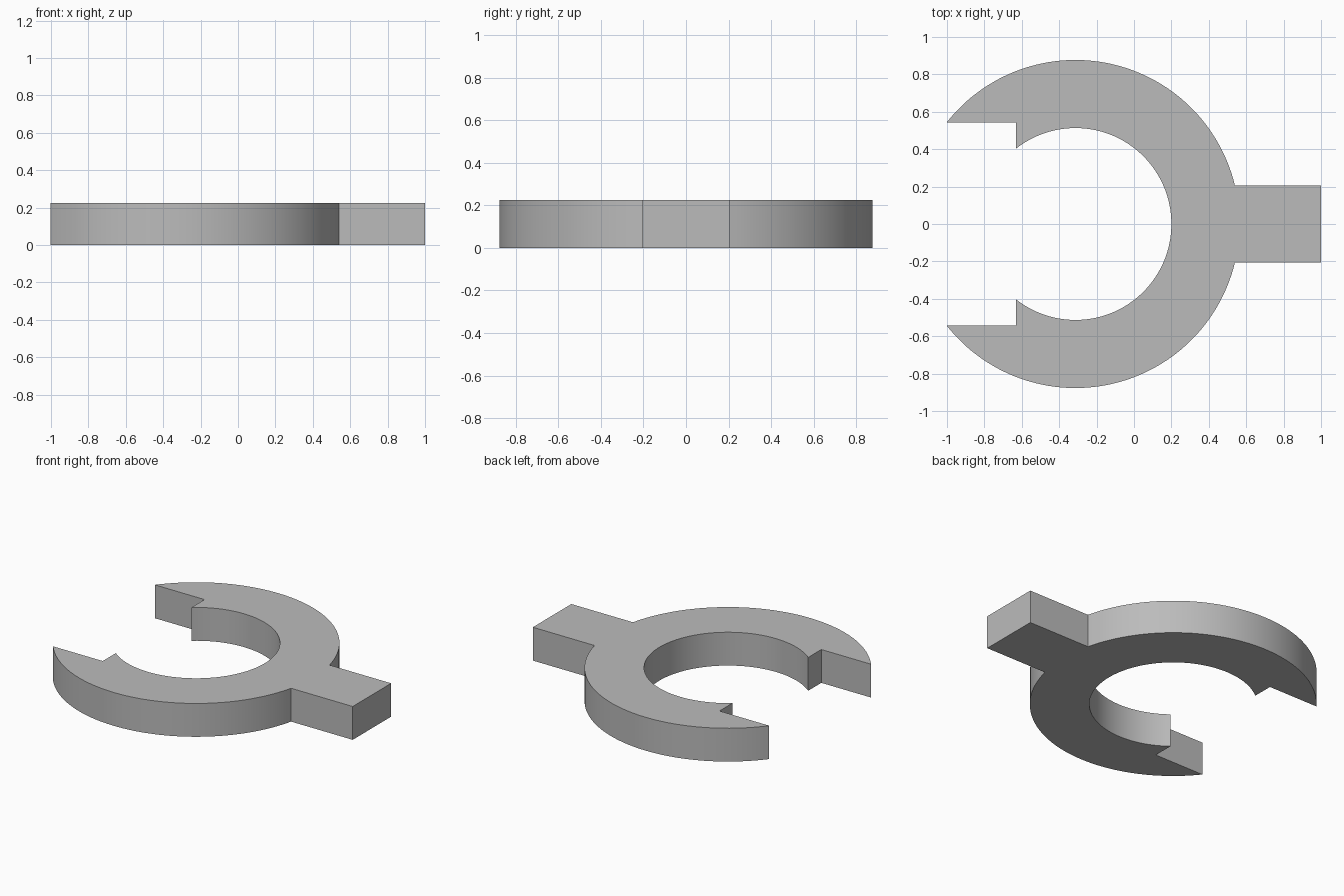
import bpy
import bmesh
from math import asin, acos, cos, sin, pi

cube = bpy.data.objects.get("Cube")
if cube:
    bpy.data.objects.remove(cube, do_unlink=True)

# Main dimensions
CENTRE_X = -0.313
OUTER_R, INNER_R = 0.877, 0.513
HEIGHT = 0.225
HANDLE_HALF, HANDLE_END = 0.205, 1.0
MOUTH_HALF, NOTCH_X = 0.543, -0.63


def arc(radius, start, end, steps):
    """Points along an arc around the ring centre."""
    angles = [start + (end - start) * i / steps for i in range(steps + 1)]
    return [(CENTRE_X + radius * cos(a), radius * sin(a)) for a in angles]


# Back half of the outline: handle, outer rim, stepped mouth, inner rim
half = [(HANDLE_END, HANDLE_HALF)]
half += arc(OUTER_R, asin(HANDLE_HALF / OUTER_R), pi - asin(MOUTH_HALF / OUTER_R), 64)
half += [(NOTCH_X, MOUTH_HALF)]
half += arc(INNER_R, acos((NOTCH_X - CENTRE_X) / INNER_R), 0, 64)

# Mirror to the front half, sharing the point on the centre line
outline = half + [(x, -y) for x, y in reversed(half[:-1])]

# Extrude the outline into a flat plate
bm = bmesh.new()
base = bm.faces.new([bm.verts.new((x, y, 0)) for x, y in outline])
top = bmesh.ops.extrude_face_region(bm, geom=[base], use_keep_orig=True)
bmesh.ops.translate(bm, vec=(0, 0, HEIGHT),
                    verts=[g for g in top["geom"] if isinstance(g, bmesh.types.BMVert)])
bmesh.ops.recalc_face_normals(bm, faces=bm.faces)
mesh = bpy.data.meshes.new("open_ring_with_handle")
bm.to_mesh(mesh)
bm.free()

ring = bpy.data.objects.new("open_ring_with_handle", mesh)
bpy.context.collection.objects.link(ring)

# Plain grey material
grey = bpy.data.materials.new("plain_grey")
grey.use_nodes = True
colour = (0.5, 0.5, 0.5, 1)
grey.diffuse_color = colour
grey.node_tree.nodes["Principled BSDF"].inputs["Base Color"].default_value = colour
mesh.materials.append(grey)

# Smooth curved walls, sharp corners
bpy.ops.object.select_all(action="DESELECT")
ring.select_set(True)
bpy.context.view_layer.objects.active = ring
bpy.ops.object.shade_smooth_by_angle(angle=pi / 9)
